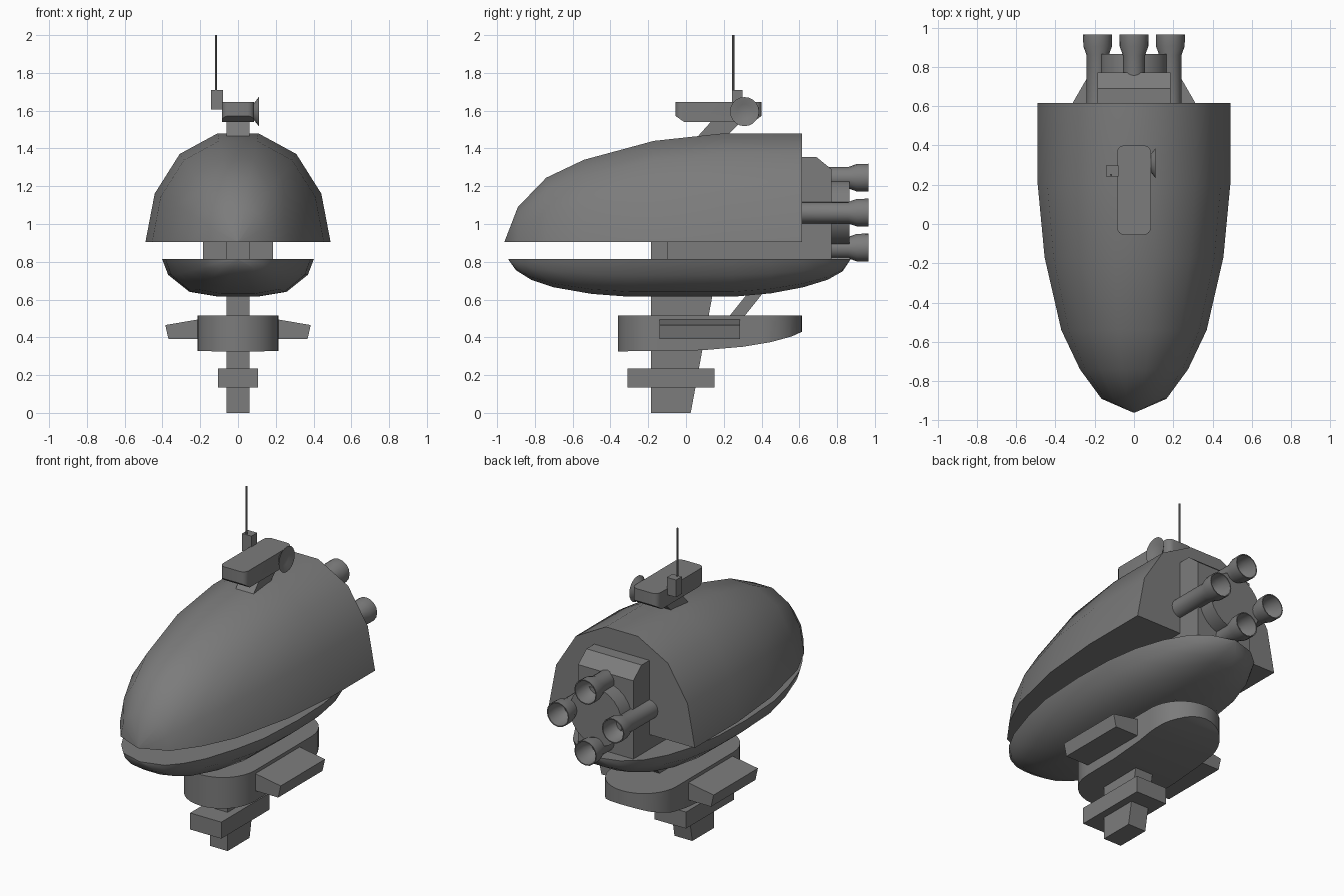
import bpy, bmesh, math
from mathutils import Vector, Matrix

if "Cube" in bpy.data.objects:
    bpy.data.objects.remove(bpy.data.objects["Cube"], do_unlink=True)

GREY = (0.2, 0.2, 0.2, 1)
metal = bpy.data.materials.new("dull_grey_metal")
metal.use_nodes = True
metal.diffuse_color = GREY
metal.node_tree.nodes["Principled BSDF"].inputs["Base Color"].default_value = GREY


def finish(name, bm, smooth=None):
    """Turn a bmesh into a named object, smooth below the given angle."""
    bmesh.ops.remove_doubles(bm, verts=bm.verts, dist=1e-5)
    bmesh.ops.recalc_face_normals(bm, faces=bm.faces)
    mesh = bpy.data.meshes.new(name)
    bm.to_mesh(mesh)
    bm.free()
    mesh.materials.append(metal)
    obj = bpy.data.objects.new(name, mesh)
    bpy.context.collection.objects.link(obj)
    if smooth:
        bpy.ops.object.select_all(action='DESELECT')
        obj.select_set(True)
        bpy.context.view_layer.objects.active = obj
        bpy.ops.object.shade_smooth_by_angle(angle=math.radians(smooth))
    return obj


def prism(points, axis, a, b):
    """Extrude a 2D outline along an axis from a to b."""
    place = {'X': lambda p, t: (t, p[0], p[1]),
             'Y': lambda p, t: (p[0], t, p[1]),
             'Z': lambda p, t: (p[0], p[1], t)}[axis]
    bm = bmesh.new()
    low = [bm.verts.new(place(p, a)) for p in points]
    high = [bm.verts.new(place(p, b)) for p in points]
    bm.faces.new(low)
    bm.faces.new(high)
    for i in range(len(points)):
        j = (i + 1) % len(points)
        bm.faces.new((low[i], low[j], high[j], high[i]))
    return bm


def box(name, x, y, z):
    outline = [(x[0], y[0]), (x[1], y[0]), (x[1], y[1]), (x[0], y[1])]
    return finish(name, prism(outline, 'Z', *z))


def rounded(half_w, y0, y1, r, steps):
    """Plan outline of a rectangle with rounded corners."""
    centres = [(half_w - r, y1 - r), (r - half_w, y1 - r),
               (r - half_w, y0 + r), (half_w - r, y0 + r)]
    pts = []
    for k, (cx, cy) in enumerate(centres):
        for s in range(steps + 1):
            t = math.pi / 2 * (k + s / steps)
            p = (cx + r * math.cos(t), cy + r * math.sin(t))
            if not pts or math.dist(p, pts[-1]) > 1e-4:
                pts.append(p)
    return pts if math.dist(pts[0], pts[-1]) > 1e-4 else pts[:-1]


def trim(bm, line):
    """Cut away everything below a convex line of (y, z) points."""
    for (y0, z0), (y1, z1) in zip(line, line[1:]):
        bmesh.ops.bisect_plane(bm, geom=bm.verts[:] + bm.edges[:] + bm.faces[:],
                               dist=1e-5, plane_co=(0, y0, z0),
                               plane_no=(0, z0 - z1, y1 - y0), clear_inner=True)
        bmesh.ops.holes_fill(bm, edges=[e for e in bm.edges if e.is_boundary])


def lathe(name, profile, origin, axis, sides, smooth=40):
    """Revolve (radius, distance) points about an axis."""
    turn = Vector((0, 0, 1)).rotation_difference(Vector(axis)).to_matrix().to_4x4()
    bm = bmesh.new()
    rings = [[bm.verts.new((r * math.cos(math.tau * i / sides),
                            r * math.sin(math.tau * i / sides), d))
              for i in range(sides)] for r, d in profile]
    for a, b in zip(rings, rings[1:]):
        for i in range(sides):
            j = (i + 1) % sides
            bm.faces.new((a[i], a[j], b[j], b[i]))
    bm.faces.new(rings[0])
    bm.faces.new(rings[-1])
    bm.transform(Matrix.Translation(origin) @ turn)
    return finish(name, bm, smooth)


def hull(name, section, stations, z):
    """Loft a half section, mirrored, through (y, half width, height) stations."""
    full = section + [(-x, h) for x, h in reversed(section)]
    bm = bmesh.new()
    rings = [[bm.verts.new((x * w, y, z + k * h)) for x, k in full]
             for y, w, h in stations]
    for a, b in zip(rings, rings[1:]):
        for i in range(len(full)):
            j = (i + 1) % len(full)
            bm.faces.new((a[i], a[j], b[j], b[i]))
    bm.faces.new(rings[0])
    bm.faces.new(rings[-1])
    return finish(name, bm, 45)


# Hulls
hull("upper_hull", [(1, 0), (.9, .445), (.63, .81), (.22, 1)],
     [(-.96, .004, .004), (-.89, .165, .185), (-.74, .275, .34), (-.54, .37, .435),
      (-.17, .455, .535), (.2, .49, .575), (.615, .49, .575)], .905)
hull("lower_hull", [(1, 0), (.92, .42), (.64, .87), (.25, 1)],
     [(-.94, .004, -.004), (-.9, .14, -.06), (-.82, .21, -.11), (-.7, .275, -.15),
      (-.5, .34, -.185), (-.3, .385, -.2), (0, .402, -.2), (.25, .395, -.2),
      (.45, .365, -.182), (.62, .31, -.15), (.75, .235, -.11), (.83, .14, -.065),
      (.87, .004, -.004)], .815)

# Engine block, round mount and four hollow nozzles
finish("engine_block", prism([(-.1, .78), (.77, .78), (.77, 1.29), (.69, 1.355),
                              (-.1, 1.355)], 'X', -.185, .185))
lathe("engine_mount", [(.175, 0), (.175, .105)], (0, .76, 1.06), (0, 1, 0), 24)
nozzle = [(.057, 0), (.057, .26), (.073, .305), (.074, .365), (.068, .365),
          (.064, .3), (.04, .25)]
for label, x, z in (("top", 0, 1.245), ("bottom", 0, .875),
                    ("left", .185, 1.06), ("right", -.185, 1.06)):
    lathe(label + "_nozzle", nozzle, (x, .6, z), (0, 1, 0), 16)

# Keel post, foot block and rear brace
finish("keel_post", prism([(-.185, 0), (.025, 0), (.195, .92), (-.185, .92)],
                          'X', -.06, .06))
box("foot_block", (-.105, .105), (-.31, .15), (.135, .235))
finish("rear_brace", prism([(.22, .5), (.3, .5), (.42, .65), (.34, .65)],
                           'X', -.04, .04))

# Lower pod with an upswept rear belly
pod = prism(rounded(.215, -.36, .615, .215, 8), 'Z', .325, .515)
trim(pod, [(-.4, .325), (.09, .332), (.3, .35), (.45, .375), (.56, .405), (.615, .43)])
finish("lower_pod", pod, 30)

# Side fins
for label, s in (("left", 1), ("right", -1)):
    finish(label + "_fin", prism([(s * .18, .5), (s * .385, .465), (s * .368, .39),
                                  (s * .18, .39)], 'Y', -.14, .285))

# Scope on a slanted mount
finish("scope_mount", prism([(.05, 1.45), (.2, 1.45), (.3, 1.55), (.14, 1.55)],
                            'X', -.06, .06))
scope = prism(rounded(.086, -.055, .4, .035, 4), 'Z', 1.54, 1.645)
trim(scope, [(-.055, 1.572), (-.01, 1.54)])
trim(scope, [(.355, 1.54), (.4, 1.572)])
finish("scope_body", scope, 30)
lathe("scope_dish", [(.045, 0), (.045, .01), (.077, .035), (.072, .035), (.04, .02)],
      (.075, .31, 1.595), (1, 0, 0), 20)

# Antenna
box("antenna_base", (-.142, -.08), (.243, .298), (1.605, 1.71))
lathe("antenna_rod", [(.006, 0), (.006, .31)], (-.117, .25, 1.69), (0, 0, 1), 8)
